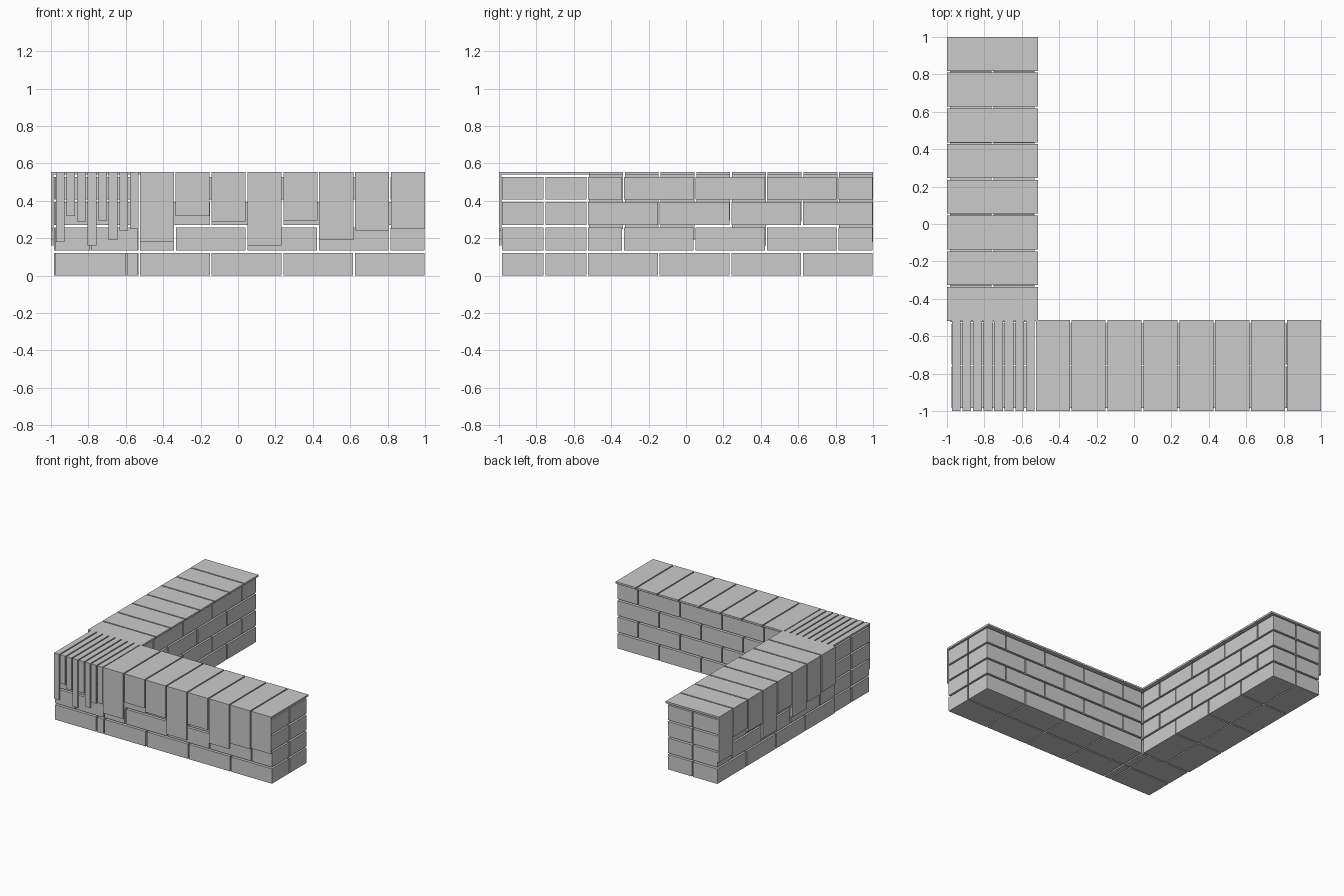
import bpy, bmesh

if "Cube" in bpy.data.objects:
    bpy.data.objects.remove(bpy.data.objects["Cube"])

stone = bpy.data.materials.new("light grey stone")
stone.diffuse_color = (0.6, 0.6, 0.6, 1)
stone.use_nodes = True
stone.node_tree.nodes["Principled BSDF"].inputs["Base Color"].default_value = stone.diffuse_color

GAP = 0.010
ROW_H, ROW_PITCH = 0.122, 0.1355      # brick courses
DEPTHS = [(-0.983, -0.762), (-0.752, -0.533)]   # two bricks deep
DROPS = [0.18, 0.32, 0.29, 0.16, 0.295, 0.19, 0.24, 0.25]  # flap bottoms
TOP0, TOP1 = 0.54, 0.555


def make(name, boxes, turn=False):
    """One mesh of boxes; turn swings it a quarter turn onto the left arm."""
    bm = bmesh.new()
    for (x0, x1, y0, y1, z0, z1) in boxes:
        if turn:
            x0, x1, y0, y1 = y0, y1, -x1, -x0
        vs = bmesh.ops.create_cube(bm, size=1)["verts"]
        for v in vs:
            v.co = (x1 if v.co.x > 0 else x0,
                    y1 if v.co.y > 0 else y0,
                    z1 if v.co.z > 0 else z0)
    me = bpy.data.meshes.new(name)
    bm.to_mesh(me)
    bm.free()
    me.materials.append(stone)
    ob = bpy.data.objects.new(name, me)
    bpy.context.collection.objects.link(ob)


def bricks(start, end, length):
    """Running bond: odd courses begin with a half brick, the last is cut."""
    out = []
    for row in range(4):
        z = row * ROW_PITCH
        x = start
        step = length if row % 2 == 0 else (length - GAP) / 2
        while x < end - 0.02:
            x1 = min(x + step, end)
            out += [(x, x1, y0, y1, z, z + ROW_H) for y0, y1 in DEPTHS]
            x, step = x1 + GAP, length
    return out


def coping(start, end):
    """Top slabs and the front flaps of uneven length."""
    slabs, flaps = [], []
    pitch = (end - start + GAP) / 8
    for i, low in enumerate(DROPS):
        x0 = start + i * pitch
        x1 = x0 + pitch - GAP
        slabs.append((x0, x1, -1.0, -0.514, TOP0, TOP1))
        flaps.append((x0, x1, -1.0, -0.987, low, TOP0))
    return slabs, flaps


LEN = 0.3725
# front arm, corner, and left arm (the left one is built turned)
for name, b0, b1, c0, c1, turn in (
        ("front_arm", -0.523, 0.997, -0.525, 1.0, False),
        ("corner", -0.975, -0.535, -0.973, -0.532, False),
        ("left_arm", -0.997, 0.523, -1.0, 0.518, True)):
    make(name + "_bricks", bricks(b0, b1, LEN), turn)
    slabs, flaps = coping(c0, c1)
    make(name + "_top_slabs", slabs, turn)
    make(name + "_hanging_flaps", flaps, turn)
